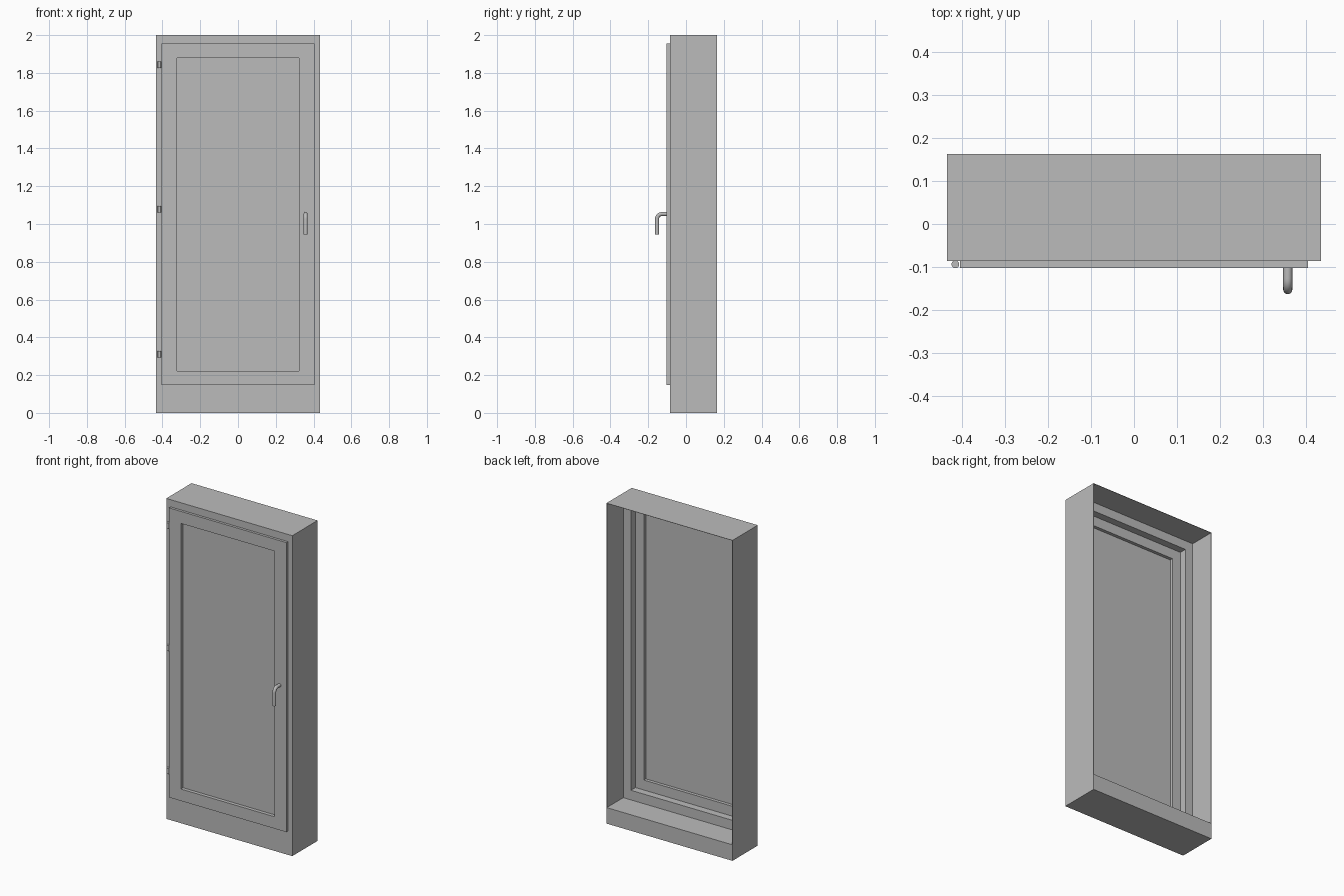
import bpy, bmesh, math
from mathutils import Vector

if "Cube" in bpy.data.objects:
    bpy.data.objects.remove(bpy.data.objects["Cube"])

grey = bpy.data.materials.new("plain grey")
grey.use_nodes = True
grey.diffuse_color = (0.5, 0.5, 0.5, 1)
grey.node_tree.nodes["Principled BSDF"].inputs["Base Color"].default_value = (0.5, 0.5, 0.5, 1)


def finish(name, bm):
    bmesh.ops.recalc_face_normals(bm, faces=bm.faces)
    mesh = bpy.data.meshes.new(name)
    bm.to_mesh(mesh)
    bm.free()
    mesh.materials.append(grey)
    obj = bpy.data.objects.new(name, mesh)
    bpy.context.collection.objects.link(obj)
    return obj


def box(name, x, y, z):
    """Box from (low, high) ranges."""
    bm = bmesh.new()
    bmesh.ops.create_cube(bm, size=1)
    for v in bm.verts:
        v.co = Vector([(r[0] + r[1]) / 2 + c * (r[1] - r[0]) for r, c in zip((x, y, z), v.co)])
    return finish(name, bm)


def frame(name, outer, inner, y):
    """Rectangular ring; outer and inner are (half width, low z, high z)."""
    bm = bmesh.new()
    loops = []
    for (w, lo, hi), depth in ((outer, y[0]), (inner, y[0]), (inner, y[1]), (outer, y[1])):
        loops.append([bm.verts.new((px, depth, pz))
                      for px, pz in ((-w, lo), (w, lo), (w, hi), (-w, hi))])
    for i in range(4):
        a, b = loops[i], loops[(i + 1) % 4]
        for j in range(4):
            k = (j + 1) % 4
            bm.faces.new((a[j], a[k], b[k], b[j]))
    return finish(name, bm)


W, FRONT, BACK, TOP = 0.435, -0.086, 0.163, 2.0
SHEET, PLINTH = 0.002, 0.1
opening = (0.38, 0.16, 1.942)
pane = (0.323, 0.222, 1.88)

# Case: thick front frame, thin sides and top, solid plinth, open back
frame("front_frame", (W, PLINTH, TOP), opening, (FRONT, 0.0))
box("plinth", (-W, W), (FRONT, BACK), (0, PLINTH))
box("top_panel", (-W, W), (0, BACK), (TOP - SHEET, TOP))
for side, s in (("left", 1), ("right", -1)):
    box(side + "_side_panel", sorted((s * W, s * (W - SHEET))), (0, BACK), (PLINTH, TOP - SHEET))

# Door: overlapping outer leaf, inner leaf filling the opening, recessed pane
frame("door_outer_leaf", (0.405, 0.148, 1.955), pane, (-0.102, FRONT))
frame("door_inner_leaf", opening, pane, (FRONT, -0.045))
box("door_pane", (-pane[0], pane[0]), (-0.08, -0.065), pane[1:])

# Hinge barrels
for name, z in (("lower", 0.31), ("middle", 1.077), ("upper", 1.842)):
    bpy.ops.mesh.primitive_cylinder_add(vertices=24, radius=0.009, depth=0.034,
                                        location=(-0.416, -0.094, z))
    hinge = bpy.context.object
    hinge.name = name + "_hinge"
    hinge.data.materials.append(grey)
    bpy.ops.object.shade_smooth_by_angle()

# Handle: round bar leaving the door, bending down
R, BEND, HX, HY, HZ = 0.0105, 0.026, 0.358, -0.153, 1.053
path = [(-0.1, HZ)]
for i in range(9):
    a = math.pi / 2 * (1 + i / 8)
    path.append((HY + BEND + BEND * math.cos(a), HZ - BEND + BEND * math.sin(a)))
path.append((HY, 0.945))
bm = bmesh.new()
rings = []
for i, (y, z) in enumerate(path):
    turn = math.pi / 2 * min(max(i - 1, 0), 8) / 8
    ny, nz = -math.sin(turn), math.cos(turn)
    ring = []
    for k in range(20):
        a = 2 * math.pi * k / 20
        r = R * math.sin(a)
        ring.append(bm.verts.new((HX + R * math.cos(a), y + ny * r, z + nz * r)))
    rings.append(ring)
for a, b in zip(rings, rings[1:]):
    for k in range(20):
        n = (k + 1) % 20
        bm.faces.new((a[k], a[n], b[n], b[k]))
bm.faces.new(rings[0])
bm.faces.new(rings[-1])
handle = finish("door_handle", bm)
bpy.ops.object.select_all(action="DESELECT")
handle.select_set(True)
bpy.context.view_layer.objects.active = handle
bpy.ops.object.shade_smooth_by_angle()
